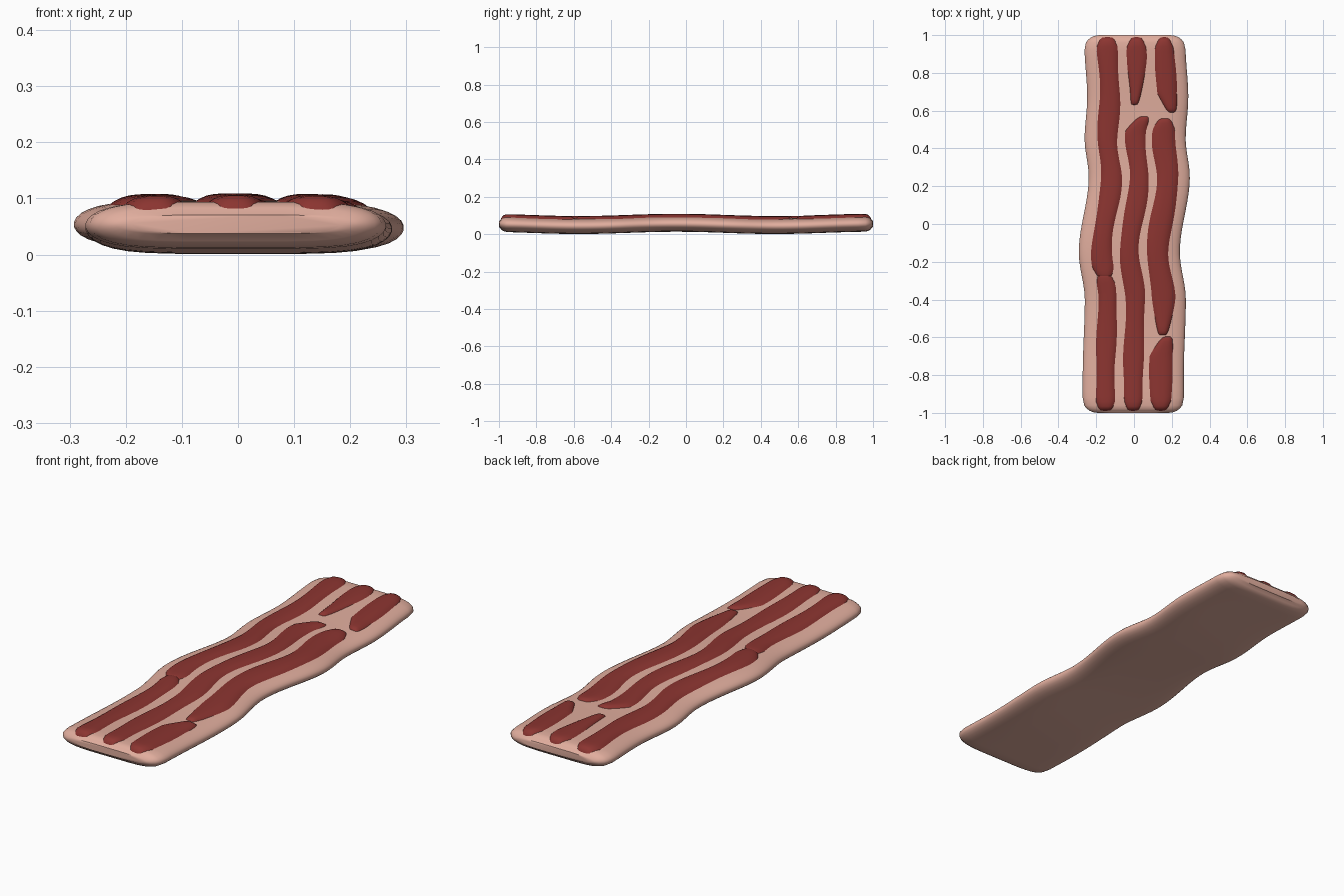
import bpy, bmesh, math

if "Cube" in bpy.data.objects:
    bpy.data.objects.remove(bpy.data.objects["Cube"])

HALF_T = 0.042
HALF_W = 0.268
# Sideways sway of the whole rasher: y -> x shift
SWAY = [(-.8, -.004), (-.4, .007), (-.15, -.025), (.25, .028), (.45, .006), (.67, .02), (.95, .005)]


def sway(y):
    if y <= SWAY[0][0]:
        return SWAY[0][1]
    for (ya, a), (yb, b) in zip(SWAY, SWAY[1:]):
        if y <= yb:
            t = (y - ya) / (yb - ya)
            return a + (b - a) * t * t * (3 - 2 * t)
    return SWAY[-1][1]


def rounding(d, radius, power):
    """0 at an end, 1 beyond the radius, following a rounded curve."""
    t = min(1, max(0, d) / radius)
    return math.sqrt(max(0, 1 - (1 - t) ** power))


def section(y):
    """Centre x, half width, half thickness and centre height at y."""
    d = 1 - abs(y)
    w = HALF_W * (.7 + .3 * rounding(d, .07, 2))
    h = HALF_T * max(.4, rounding(d, .06, 3))
    return sway(y), w, h, .049 + .006 * math.cos(6 * (y + .05))


def top_z(x, y):
    c, w, h, z = section(y)
    return z + h * math.sqrt(max(0, 1 - min(1, abs(x - c) / w) ** 5))


def loft(name, rings, mat, angle):
    bm = bmesh.new()
    rows = [[bm.verts.new(p) for p in ring] for ring in rings]
    n = len(rows[0])
    for a, b in zip(rows, rows[1:]):
        for i in range(n):
            j = (i + 1) % n
            bm.faces.new((a[i], a[j], b[j], b[i]))
    bm.faces.new(rows[0])
    bm.faces.new(rows[-1])
    bmesh.ops.recalc_face_normals(bm, faces=bm.faces[:])
    me = bpy.data.meshes.new(name)
    bm.to_mesh(me)
    bm.free()
    me.materials.append(mat)
    ob = bpy.data.objects.new(name, me)
    bpy.context.collection.objects.link(ob)
    bpy.context.view_layer.objects.active = ob
    ob.select_set(True)
    bpy.ops.object.shade_smooth_by_angle(angle=math.radians(angle))
    ob.select_set(False)


def material(name, rgb):
    m = bpy.data.materials.new(name)
    m.diffuse_color = (*rgb, 1)
    m.use_nodes = True
    m.node_tree.nodes["Principled BSDF"].inputs["Base Color"].default_value = m.diffuse_color
    return m


def stations(y0, y1, step):
    """Positions along y, packed closer at both ends."""
    n = max(10, int((y1 - y0) / step))
    fine = [0, .1, .3, .6]
    s = fine + list(range(1, n)) + [n - f for f in reversed(fine)]
    return [y0 + (y1 - y0) * i / n for i in s]


fat = material("fat", (.75, .42, .34))
meat = material("meat", (.26, .035, .03))

# Fat body: rounded slab section swept along y
rings = []
for y in stations(-1, 1, .04):
    c, w, h, z = section(y)
    ring = []
    for k in range(32):
        a = 2 * math.pi * (k + .5) / 32
        ca = math.cos(a)
        ring.append((c + w * math.copysign(abs(ca) ** .4, ca), y, z + h * math.sin(a)))
    rings.append(ring)
loft("fat_body", rings, fat, 60)


# Meat streaks: domed strips lying on the fat and swaying with it
def streak(name, x0, half, y0, y1, taper0=.06, taper1=.06, lean0=0, lean1=0):
    rings = []
    for y in stations(y0, y1, .025):
        t0 = min(1, max(0, y - y0) / taper0)
        t1 = min(1, max(0, y1 - y) / taper1)
        r = half * (.3 + .7 * math.sqrt(min(t0, t1)))
        r += .004 * math.sin(16 * y + 9 * x0)
        c = x0 + sway(y) + lean0 * (1 - t0) + lean1 * (1 - t1)
        bulge = .015 * rounding(min(y - y0, y1 - y), .03, 2)
        up, low = [], []
        for k in range(11):
            t = -1 + k / 5
            x = c + r * t
            z = top_z(x, y)
            up.append((x, y, z - .003 + bulge * (1 - abs(t) ** 3)))
            low.append((x, y, z - .015))
        rings.append(up + low[::-1])
    loft(name, rings, meat, 50)


END = .99
streak("left_streak_front", -.147, .055, -END, -.26)
streak("left_streak", -.147, .058, -.29, END)
streak("middle_streak", 0, .056, -END, .57, taper1=.08, lean1=.04)
streak("middle_streak_end", .008, .054, .63, END, taper0=.25, lean0=-.025)
streak("right_streak_front", .146, .064, -END, -.595, taper1=.1, lean1=.03)
streak("right_streak", .15, .064, -.59, .56, taper0=.2)
streak("right_streak_end", .155, .056, .59, END, taper0=.1, lean0=.03)
